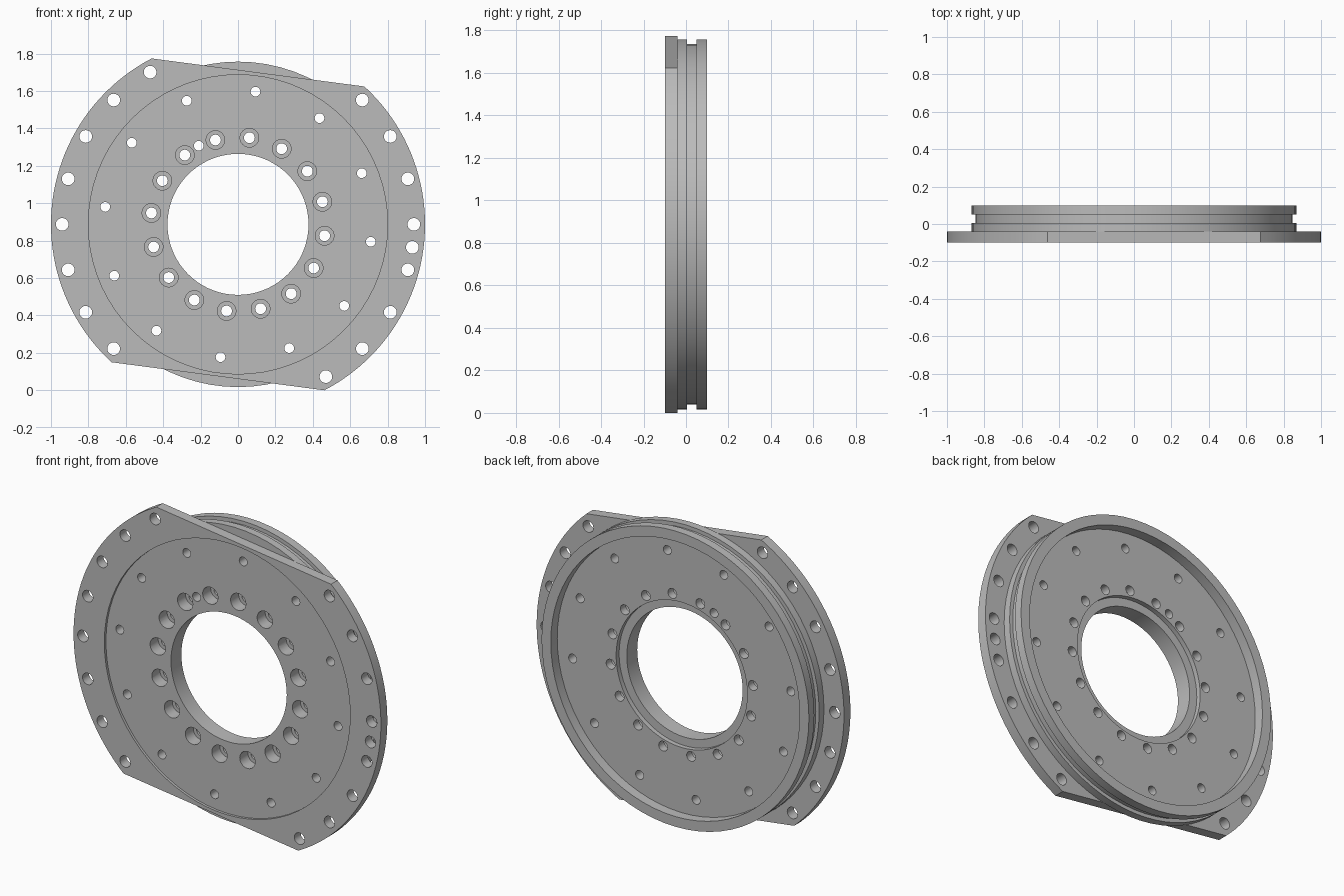
import bpy
import bmesh
from math import sin, cos, radians, tau
from mathutils import Matrix, Vector

if "Cube" in bpy.data.objects:
    bpy.data.objects.remove(bpy.data.objects["Cube"], do_unlink=True)

SEGS = 72
CENTRE_Z = sin(radians(62.5))

grey = bpy.data.materials.new("machined_grey")
grey.use_nodes = True
grey.diffuse_color = (0.5, 0.5, 0.5, 1)
grey.node_tree.nodes["Principled BSDF"].inputs["Base Color"].default_value = (0.5, 0.5, 0.5, 1)


def add_object(name, bm):
    bmesh.ops.recalc_face_normals(bm, faces=bm.faces[:])
    mesh = bpy.data.meshes.new(name)
    bm.to_mesh(mesh)
    bm.free()
    mesh.materials.append(grey)
    obj = bpy.data.objects.new(name, mesh)
    obj.location.z = CENTRE_Z
    bpy.context.collection.objects.link(obj)
    return obj


def polar(radius, degrees):
    a = radians(degrees)
    return radius * cos(a), radius * sin(a)


def drill(target, spots, radius, y0, y1, segs=20):
    """Cut round holes along y at each (x, z) spot."""
    bm = bmesh.new()
    for x, z in spots:
        place = Matrix.Translation((x, (y0 + y1) / 2, z)) @ Matrix.Rotation(tau / 4, 4, "X")
        bmesh.ops.create_cone(bm, cap_ends=True, segments=segs, radius1=radius,
                              radius2=radius, depth=y1 - y0, matrix=place)
    cutter = add_object("hole_cutter", bm)
    cutter.hide_render = True
    mod = target.modifiers.new("holes", "BOOLEAN")
    mod.operation = "DIFFERENCE"
    mod.solver = "EXACT"
    mod.object = cutter
    bpy.context.view_layer.update()
    bpy.context.view_layer.objects.active = target
    bpy.ops.object.modifier_apply(modifier=mod.name)
    bpy.data.objects.remove(cutter, do_unlink=True)


def finish(obj):
    bpy.ops.object.select_all(action="DESELECT")
    obj.select_set(True)
    bpy.context.view_layer.objects.active = obj
    bpy.ops.object.shade_smooth_by_angle(angle=radians(30))


# Mounting flange: a disc with two parallel tilted flats
bm = bmesh.new()
arc = [47.5 - 95 * i / 24 - 10 * i / 24 - 0.0 for i in range(25)]
angles = [47.5 - 110 * i / 44 for i in range(45)]
angles += [a - 180 for a in angles]
outline = [bm.verts.new((x, -0.1, z)) for x, z in (polar(1, a) for a in angles)]
face = bm.faces.new(outline)
extruded = bmesh.ops.extrude_face_region(bm, geom=[face])["geom"]
bmesh.ops.translate(bm, vec=Vector((0, 0.06, 0)),
                    verts=[g for g in extruded if isinstance(g, bmesh.types.BMVert)])
flange = add_object("mounting_flange", bm)
drill(flange, [(0, 0)], 0.8, -0.2, 0.1, SEGS)
rim_angles = list(range(-60, 60, 15)) + list(range(120, 240, 15)) + [-7.5]
drill(flange, [polar(0.94, a) for a in rim_angles], 0.034, -0.2, 0.1)
finish(flange)

# Turned body: grooved outside, recessed back, stepped bore
profile = [(0.377, -0.085), (0.8, -0.085), (0.8, -0.04), (0.87, -0.04),
           (0.87, 0.005), (0.848, 0.005), (0.848, 0.05), (0.87, 0.05),
           (0.87, 0.1), (0.81, 0.1), (0.81, 0.04), (0.427, 0.04),
           (0.427, 0.012), (0.377, 0.012)]
bm = bmesh.new()
rings = [[bm.verts.new((r * cos(tau * i / SEGS), y, r * sin(tau * i / SEGS)))
          for i in range(SEGS)] for r, y in profile]
for a, b in zip(rings, rings[1:] + rings[:1]):
    for i in range(SEGS):
        j = (i + 1) % SEGS
        bm.faces.new((a[i], a[j], b[j], b[i]))
body = add_object("turned_body", bm)

# Bolt holes with counterbores, outer hole ring and a locating pin hole
bolts = [polar(0.467, 15 + 22.5 * i) for i in range(16)]
drill(body, bolts, 0.05, -0.2, -0.01, 24)
drill(body, bolts, 0.029, -0.2, 0.2)
outer = [polar(0.716, 22.5 + 30 * i) for i in range(12)]
drill(body, outer + [(-0.21, 0.42)], 0.026, -0.2, 0.2)
finish(body)
